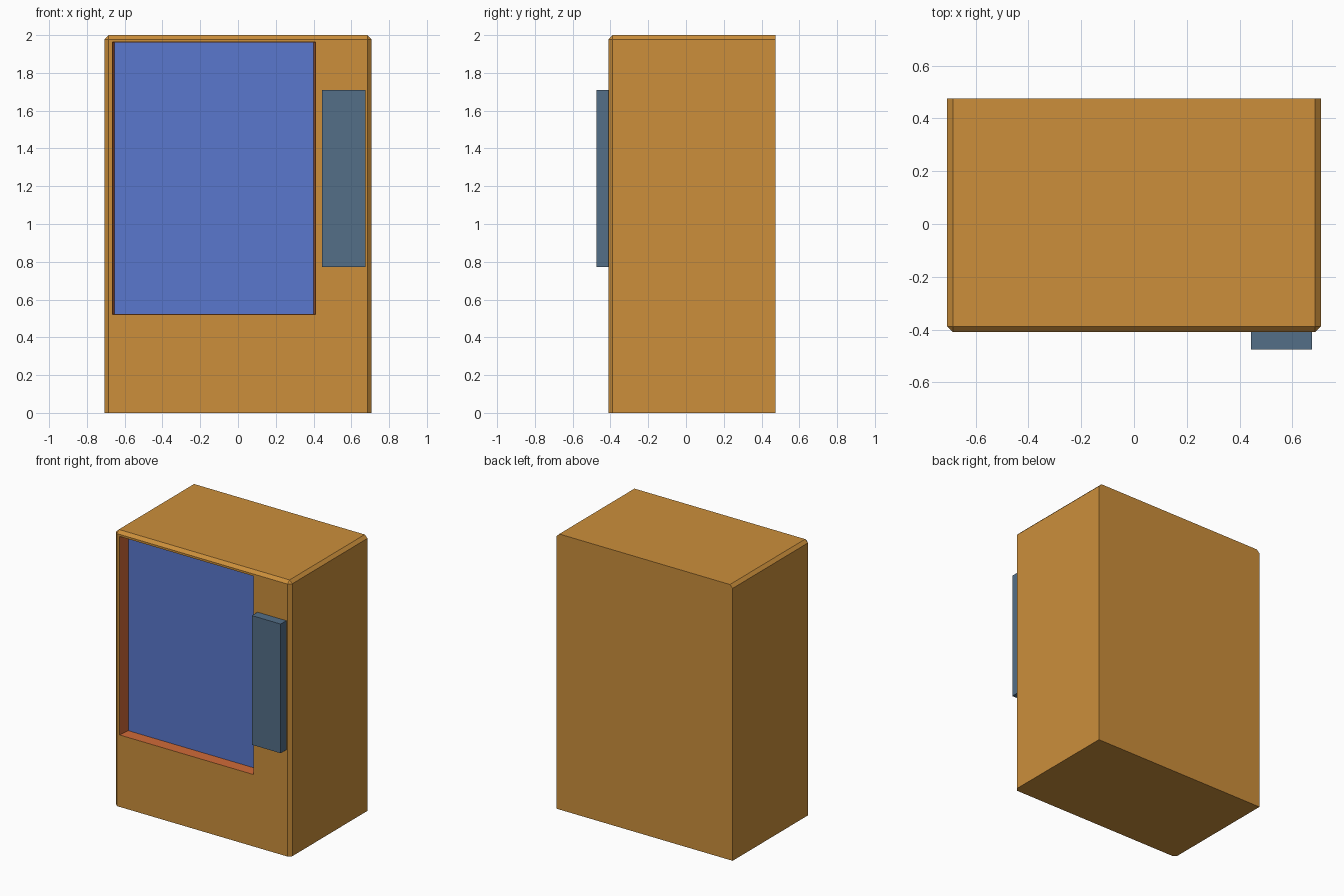
import bpy, bmesh
from mathutils import Vector

if "Cube" in bpy.data.objects:
    bpy.data.objects.remove(bpy.data.objects["Cube"])


def material(name, rgb):
    lin = [((c / 255 + 0.055) / 1.055) ** 2.4 for c in rgb]
    m = bpy.data.materials.new(name)
    m.diffuse_color = (*lin, 1)
    m.use_nodes = True
    m.node_tree.nodes["Principled BSDF"].inputs["Base Color"].default_value = m.diffuse_color
    return m


ochre = material("ochre casing", (204, 143, 59))
rust = material("rust recess", (207, 106, 56))
blue = material("screen blue", (90, 119, 205))
slate = material("slate panel", (83, 110, 135))


def box(bm, lo, hi):
    lo, hi = Vector(lo), Vector(hi)
    verts = bmesh.ops.create_cube(bm, size=1)["verts"]
    for v in verts:
        v.co = [(lo[i] + hi[i]) / 2 + v.co[i] * (hi[i] - lo[i]) for i in range(3)]


def finish(name, bm, *mats):
    me = bpy.data.meshes.new(name)
    bm.normal_update()
    bm.to_mesh(me)
    bm.free()
    for m in mats:
        me.materials.append(m)
    ob = bpy.data.objects.new(name, me)
    bpy.context.collection.objects.link(ob)
    return ob


HALF_W, FRONT, BACK, TOP = 0.7075, -0.41, 0.475, 2.0
DEPTH = 0.09

# Casing: chamfer the front verticals, front top and both side top edges
bm = bmesh.new()
box(bm, (-HALF_W, FRONT, 0), (HALF_W, BACK, TOP))


def chamfered(e):
    a, b = (v.co for v in e.verts)
    mid = (a + b) / 2
    on_front, on_top = mid.y < FRONT + 0.01, mid.z > TOP - 0.01
    on_side = abs(mid.x) > HALF_W - 0.01
    return (on_front and (on_side or on_top)) or (on_top and on_side)


bmesh.ops.bevel(bm, geom=[e for e in bm.edges if chamfered(e)], offset=0.022,
                offset_type='OFFSET', segments=1, affect='EDGES')
bm.normal_update()


def fit_face(face, x0, x1, z0, z1, y):
    c = face.calc_center_median()
    for v in face.verts:
        v.co = (x0 if v.co.x < c.x else x1, y, z0 if v.co.z < c.z else z1)


# Recess: opening in the front face, then slightly tapered walls going in
front = max((f for f in bm.faces if f.normal.y < -0.99), key=lambda f: f.calc_area())
bmesh.ops.inset_individual(bm, faces=[front], thickness=0.05)
fit_face(front, -0.665, 0.41, 0.522, 1.963, FRONT)
walls = bmesh.ops.inset_individual(bm, faces=[front], thickness=0.01)["faces"]
fit_face(front, -0.653, 0.40, 0.524, 1.961, FRONT + DEPTH)
for f in walls + [front]:
    f.material_index = 1
finish("casing", bm, ochre, rust)

# Screen plate at the back of the recess
bm = bmesh.new()
box(bm, (-0.653, FRONT + DEPTH - 0.006, 0.524), (0.40, FRONT + DEPTH + 0.002, 1.961))
finish("screen", bm, blue)

# Control panel standing proud of the front
bm = bmesh.new()
box(bm, (0.444, -0.475, 0.772), (0.675, FRONT + 0.01, 1.71))
finish("control_panel", bm, slate)
